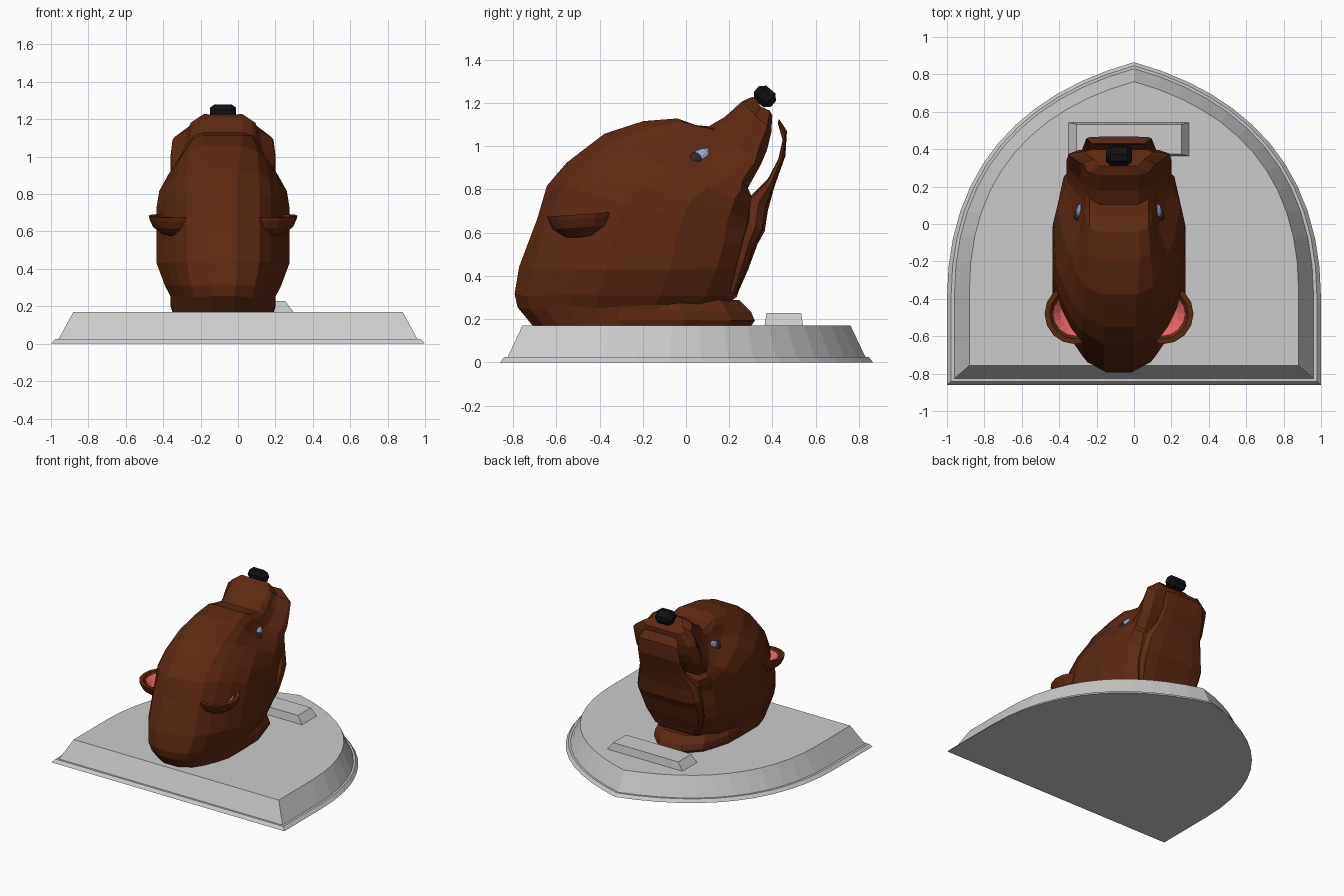
import bpy, bmesh, math, random
from mathutils import Matrix, Vector

if "Cube" in bpy.data.objects:
    bpy.data.objects.remove(bpy.data.objects["Cube"])

random.seed(4)
CX = -0.08  # the head sits slightly left of the plaque centre


def material(name, rgb):
    m = bpy.data.materials.new(name)
    m.diffuse_color = (*rgb, 1)
    m.use_nodes = True
    m.node_tree.nodes["Principled BSDF"].inputs["Base Color"].default_value = m.diffuse_color
    return m


FUR = material("brown_fur", (0.11, 0.022, 0.006))
BLACK = material("black_nose", (0.006, 0.006, 0.007))
PINK = material("pink_inner_ear", (0.8, 0.13, 0.13))
EYE = material("eye_blue_grey", (0.3, 0.38, 0.65))
IRIS = material("dark_iris", (0.025, 0.025, 0.03))


def finish(name, bm, mat=None, matrix=None):
    bmesh.ops.recalc_face_normals(bm, faces=bm.faces[:])
    if matrix:
        bm.transform(matrix)
    me = bpy.data.meshes.new(name)
    bm.to_mesh(me)
    bm.free()
    ob = bpy.data.objects.new(name, me)
    bpy.context.collection.objects.link(ob)
    if mat:
        me.materials.append(mat)
    return ob


def loft(name, rings, mat=None, matrix=None, caps=(True, True)):
    bm = bmesh.new()
    loops = [[bm.verts.new(p) for p in r] for r in rings]
    n = len(loops[0])
    for a, b in zip(loops, loops[1:]):
        for i in range(n):
            bm.faces.new((a[i], a[(i + 1) % n], b[(i + 1) % n], b[i]))
    if caps[0]:
        bm.faces.new(loops[0])
    if caps[1]:
        bm.faces.new(loops[-1])
    return finish(name, bm, mat, matrix)


def section(back, front, w, profile, jitter=0.0):
    """Symmetric ring between a back and a front point; profile = (t, width fraction)."""
    half = []
    for t, f in profile:
        y = back[0] + (front[0] - back[0]) * t
        z = back[1] + (front[1] - back[1]) * t
        half.append((w * f, y + random.uniform(-jitter, jitter),
                     z + random.uniform(-jitter, jitter)))
    return ([(CX + x, y, z) for x, y, z in half]
            + [(CX - x, y, z) for x, y, z in reversed(half)])


# Plaque: pointed arch outline, stepped foot and sloping sides
P = [Vector(p) for p in ((1, -0.4), (1, 0.3), (0.6, 0.7), (0, 0.865))]
side = [Vector((1, -0.86))]
for i in range(13):
    t = i / 12
    side.append(P[0] * (1 - t) ** 3 + P[1] * 3 * t * (1 - t) ** 2
                + P[2] * 3 * t * t * (1 - t) + P[3] * t ** 3)
outline = [(p.x, p.y) for p in side] + [(-p.x, p.y) for p in reversed(side[:-1])]
loft("plaque", [[(x * s, y * s, z) for x, y in outline]
                for s, z in ((1, 0), (0.978, 0.024), (0.96, 0.024), (0.88, 0.17))])

# Small name plate block with sloping ends
loft("plate", [[(-0.027 + sx * hx, 0.453 + sy * hy, z)
                for sx, sy in ((-1, -1), (1, -1), (1, 1), (-1, 1))]
               for hx, hy, z in ((0.326, 0.09, 0.165), (0.28, 0.08, 0.228))])

# Head: one loft from neck to muzzle, profile changing from skull to snout
SKULL = ((0, 0.22), (0.06, 0.55), (0.14, 0.72), (0.25, 0.87), (0.38, 1),
         (0.66, 1), (0.87, 0.82), (1, 0.5))
SNOUT = ((0, 0.38), (0.08, 0.56), (0.2, 0.64), (0.35, 0.68), (0.52, 0.74),
         (0.75, 0.96), (0.9, 1), (1, 0.8))
HEAD = (  # back/top point, front/under point, half width, snout blend
    ((-0.71, 0.17), (0.14, 0.17), 0.27, 0),
    ((-0.785, 0.25), (0.18, 0.27), 0.28, 0),
    ((-0.80, 0.31), (0.23, 0.31), 0.31, 0),
    ((-0.765, 0.44), (0.28, 0.43), 0.355, 0),
    ((-0.695, 0.67), (0.30, 0.53), 0.355, 0),
    ((-0.636, 0.82), (0.31, 0.60), 0.355, 0),
    ((-0.544, 0.93), (0.31, 0.66), 0.35, 0.1),
    ((-0.373, 1.05), (0.31, 0.71), 0.335, 0.45),
    ((-0.19, 1.12), (0.30, 0.76), 0.30, 0.9),
    ((-0.04, 1.135), (0.29, 0.80), 0.28, 1),
    ((0.03, 1.105), (0.31, 0.85), 0.28, 1),
    ((0.11, 1.10), (0.34, 0.91), 0.28, 1),
    ((0.18, 1.135), (0.37, 0.99), 0.28, 1),
    ((0.26, 1.21), (0.39, 1.07), 0.27, 1),
    ((0.304, 1.23), (0.396, 1.15), 0.18, 1),
)
rings = []
for b, f, w, k in HEAD:
    prof = [(s[0] + (m[0] - s[0]) * k, s[1] + (m[1] - s[1]) * k)
            for s, m in zip(SKULL, SNOUT)]
    rings.append(section(b, f, w, prof, 0.008 if b[1] > 0.2 else 0))
loft("head", rings, FUR)

# Lower jaw: thin curved plate hanging open in front of the muzzle
JAW = (
    ((0.20, 0.33), (0.235, 0.31), 0.20),
    ((0.23, 0.46), (0.288, 0.43), 0.25),
    ((0.26, 0.58), (0.33, 0.545), 0.27),
    ((0.28, 0.65), (0.364, 0.606), 0.27),
    ((0.29, 0.76), (0.38, 0.708), 0.25),
    ((0.378, 0.847), (0.41, 0.815), 0.20),
    ((0.427, 0.94), (0.46, 0.955), 0.18),
    ((0.447, 1.03), (0.467, 1.07), 0.175),
    ((0.425, 1.105), (0.43, 1.127), 0.14),
)
LIP = ((0, 0.5), (0.1, 0.97), (0.5, 1), (0.85, 0.9), (1, 0.55))
loft("lower_jaw", [section(b, f, w, LIP) for b, f, w in JAW], FUR)

# Collar of fur where the neck meets the plaque
COLLAR = ((0, 0.4), (0.12, 0.8), (0.35, 1), (0.65, 0.98), (0.88, 0.75), (1, 0.35))
loft("neck_collar", [section((b, z), (f, z2), w, COLLAR, 0.004) for b, f, z, z2, w in (
    (-0.62, 0.30, 0.168, 0.168, 0.27), (-0.62, 0.318, 0.195, 0.195, 0.28),
    (-0.60, 0.30, 0.25, 0.23, 0.28), (-0.58, 0.25, 0.29, 0.29, 0.26))], FUR)

# Nose: chamfered block tilted along the muzzle
bm = bmesh.new()
bmesh.ops.create_cube(bm, size=1)
bmesh.ops.scale(bm, vec=(0.14, 0.105, 0.085), verts=bm.verts[:])
bmesh.ops.bevel(bm, geom=bm.edges[:], offset=0.025, segments=1, affect='EDGES')
finish("nose", bm, BLACK,
       Matrix.Translation((CX, 0.365, 1.23)) @ Matrix.Rotation(math.radians(-40), 4, 'X'))


def lathe(profile, n=16):
    return [[(r * math.cos(2 * math.pi * i / n), r * math.sin(2 * math.pi * i / n), z)
             for i in range(n)] for r, z in profile]


def eye_part(name, offset, radii, mat, sgn, tilt=0):
    bm = bmesh.new()
    bmesh.ops.create_uvsphere(bm, u_segments=12, v_segments=8, radius=1)
    bmesh.ops.scale(bm, vec=radii, verts=bm.verts[:])
    finish(name, bm, mat, Matrix.Translation((CX + sgn * offset, 0.045, 0.935))
           @ Matrix.Rotation(tilt, 4, 'X'))


for sgn, label in ((-1, "left"), (1, "right")):
    # Ears: shallow bowls opening upwards, lined in pink
    place = (Matrix.Translation((CX + sgn * 0.235, -0.48, 0.685))
             @ Matrix.Rotation(0.07, 4, 'X'))
    loft("ear_" + label, lathe(((0.03, -0.115), (0.09, -0.1), (0.14, -0.06), (0.158, -0.02),
                                (0.163, 0), (0.135, 0), (0.1, -0.05), (0.03, -0.075))),
         FUR, place)
    loft("inner_ear_" + label, lathe(((0.118, -0.014), (0.08, -0.045), (0.03, -0.058))),
         PINK, place, caps=(False, True))
    # Eyes: slanted almond with a dark iris
    eye_part("eye_" + label, 0.205, (0.028, 0.078, 0.036), EYE, sgn, math.radians(38))
    eye_part("iris_" + label, 0.215, (0.028, 0.036, 0.038), IRIS, sgn)
